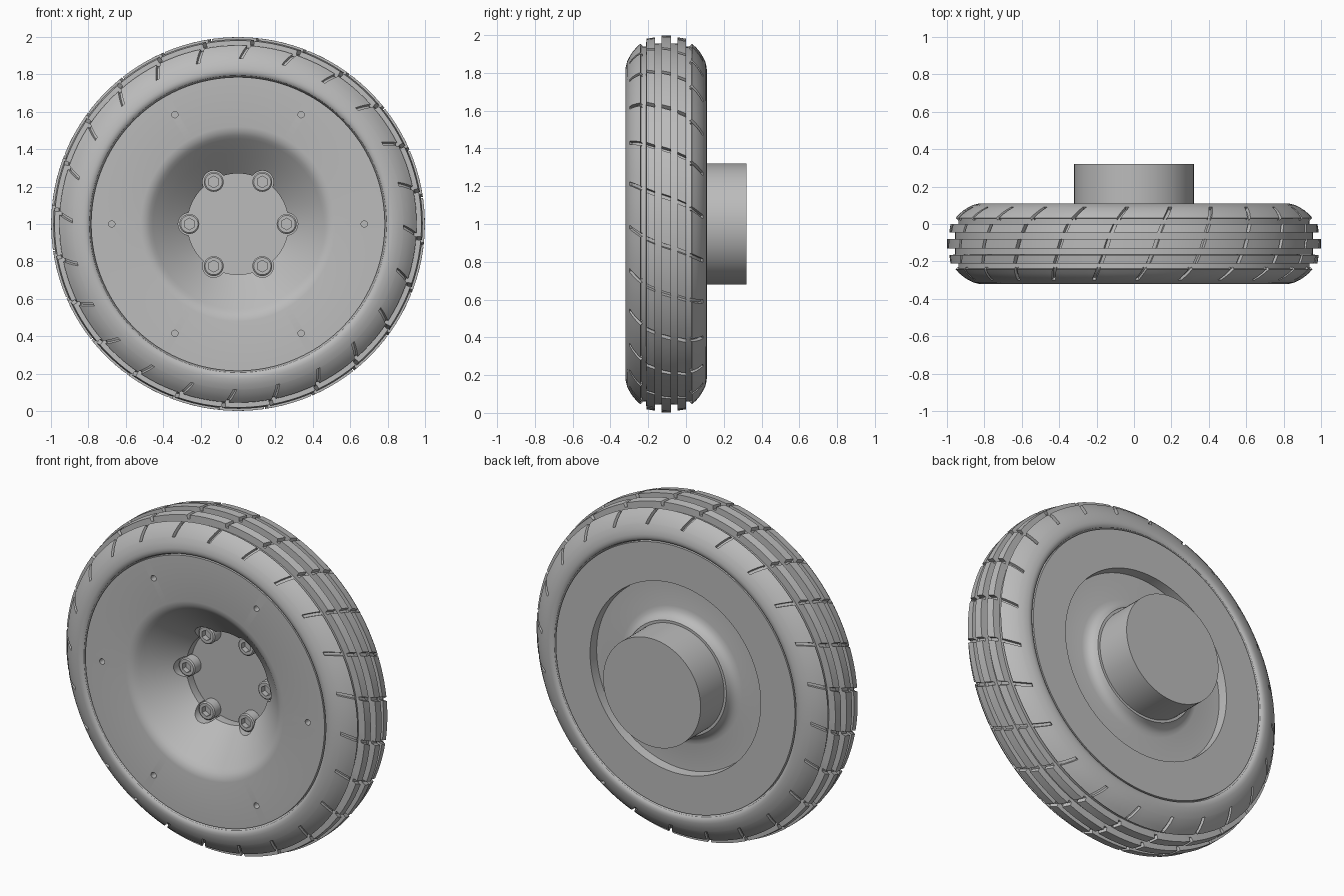
import bpy, bmesh, math
from mathutils import Matrix, Vector

cube = bpy.data.objects.get("Cube")
if cube:
    bpy.data.objects.remove(cube, do_unlink=True)

mat = bpy.data.materials.new("plain_grey")
mat.use_nodes = True
GREY = (0.5, 0.5, 0.5, 1)
mat.diffuse_color = GREY
mat.node_tree.nodes["Principled BSDF"].inputs["Base Color"].default_value = GREY


def add_object(name, bm):
    bmesh.ops.remove_doubles(bm, verts=bm.verts, dist=1e-5)
    bmesh.ops.recalc_face_normals(bm, faces=bm.faces)
    mesh = bpy.data.meshes.new(name)
    bm.to_mesh(mesh)
    bm.free()
    mesh.materials.append(mat)
    obj = bpy.data.objects.new(name, mesh)
    bpy.context.collection.objects.link(obj)
    return obj


def smooth(obj, degrees=30):
    bpy.ops.object.select_all(action='DESELECT')
    obj.select_set(True)
    bpy.context.view_layer.objects.active = obj
    bpy.ops.object.shade_smooth_by_angle(angle=math.radians(degrees))


def lathe(name, point, rows, columns, cyclic=False, centre=(0, 0, 1)):
    """Grid of point(row, column) -> (radius, clockwise angle, y) round the y axis."""
    bm = bmesh.new()
    grid = []
    for j in range(columns):
        ring = []
        for i in range(rows):
            r, a, y = point(i, j)
            ring.append(bm.verts.new(Vector(centre) + Vector((r * math.sin(a), y, r * math.cos(a)))))
        grid.append(ring)
    for j in range(columns):
        p, q = grid[j], grid[(j + 1) % columns]
        for i in range(rows if cyclic else rows - 1):
            k = (i + 1) % rows
            bm.faces.new((p[i], p[k], q[k], q[i]))
    return add_object(name, bm)


def lathe_profile(name, profile, columns, cyclic=False, centre=(0, 0, 1)):
    """Profile radii and depths may be functions of the angle."""
    def point(i, j):
        a = math.tau * j / columns
        r, y = [v(a) if callable(v) else v for v in profile[i]]
        return r, a, y
    return lathe(name, point, len(profile), columns, cyclic, centre)


# Tyre: half profile of (radius, offset from mid plane, slit depth in r, in offset)
half = [
    (0.77, 0.15, 0, 0), (0.789, 0.19, 0, 0), (0.794, 0.205, 0, 0), (0.803, 0.212, 0, 0),
    (0.815, 0.215, 0, 0), (0.83, 0.2145, 0, 0), (0.86, 0.207, 0, 0),
    (0.884, 0.195, 0, 0), (0.886, 0.194, 0.013, 0.013), (0.91, 0.179, 0.013, 0.013),
    (0.934, 0.159, 0.013, 0.012), (0.955, 0.136, 0.012, 0.012),
    (0.939, 0.134, 0, 0), (0.939, 0.106, 0, 0),
    (0.981, 0.105, 0.024, 0), (0.988, 0.06, 0.024, 0),
    (0.956, 0.059, 0, 0), (0.956, 0.026, 0, 0), (0.999, 0.025, 0.024, 0),
]
tyre_rows = half + [(r, -u, dr, -du) for r, u, dr, du in reversed(half)]
PITCHES = 24
# Angles inside one pitch; the second and third columns form the slit floor
steps = [-0.65, -0.5, 0.5, 0.65, 3.4, 6.2, 9, 11.8]


def tyre_point(i, j):
    r, u, dr, du = tyre_rows[i]
    pitch, c = divmod(j, len(steps))
    a = math.radians(6.8 + 360 / PITCHES * pitch + steps[c]) + 0.33 * u + 5 * u ** 3
    if c in (1, 2):
        r, u = r - dr, u - du
    return r, a, u - 0.105


smooth(lathe("tyre", tyre_point, len(tyre_rows), PITCHES * len(steps), cyclic=True))

# Wheel disc with a bowl, and a central opening with a lobe round each bolt
BOLT_R, LOBE, OPENING = 0.26, 0.06, 0.27
SIXTH = math.pi / 3


def opening_radius(a):
    phi = (a % SIXTH) - SIXTH / 2
    rest = LOBE ** 2 - (BOLT_R * math.sin(phi)) ** 2
    if rest <= 0:
        return OPENING
    return max(OPENING, BOLT_R * math.cos(phi) + math.sqrt(rest))


def bowl_depth(a):
    return -0.10 - 0.95 * (opening_radius(a) - OPENING)


disc_profile = [
    (opening_radius, -0.02), (opening_radius, bowl_depth), (0.38, -0.2045),
    (0.455, -0.276), (0.473, -0.292), (0.495, -0.305), (0.52, -0.31),
    (0.785, -0.31), (0.785, 0.10), (0.56, 0.10), (0.555, 0.045),
    (0.40, 0.045), (0.375, 0.05), (0.355, 0.062), (0.342, 0.08), (0.335, 0.10), (0.315, 0.10),
]
disc = lathe_profile("wheel_disc", disc_profile, 192, cyclic=True)

# Six small holes through the face of the disc
bm = bmesh.new()
for k in range(6):
    a = SIXTH * (k + 0.5)
    place = Matrix.Translation((0.675 * math.sin(a), -0.30, 1 + 0.675 * math.cos(a)))
    bmesh.ops.create_cone(bm, cap_ends=True, segments=16, radius1=0.017, radius2=0.017,
                          depth=0.1, matrix=place @ Matrix.Rotation(math.pi / 2, 4, 'X'))
cutter = add_object("hole_cutter", bm)
cutter.hide_render = True
cut = disc.modifiers.new("holes", 'BOOLEAN')
cut.operation = 'DIFFERENCE'
cut.solver = 'EXACT'
cut.object = cutter
bpy.context.view_layer.objects.active = disc
bpy.ops.object.modifier_apply(modifier=cut.name)
bpy.data.objects.remove(cutter, do_unlink=True)
smooth(disc)

# Hub drum
smooth(lathe_profile("hub_drum", [(0, -0.05), (0.32, -0.05), (0.32, 0.32), (0, 0.32)], 96))


# Socket head bolts
def hex_radius(a):
    return 0.027 / math.cos((a % SIXTH) - SIXTH / 2)


bolt_profile = [
    (0, -0.08), (hex_radius, -0.08), (hex_radius, -0.112), (0.046, -0.112),
    (0.053, -0.106), (0.053, -0.045), (0, -0.045),
]
for k in range(6):
    a = SIXTH * (k + 0.5)
    centre = (BOLT_R * math.sin(a), 0, 1 + BOLT_R * math.cos(a))
    smooth(lathe_profile("bolt_%d" % (k + 1), bolt_profile, 36, centre=centre))
